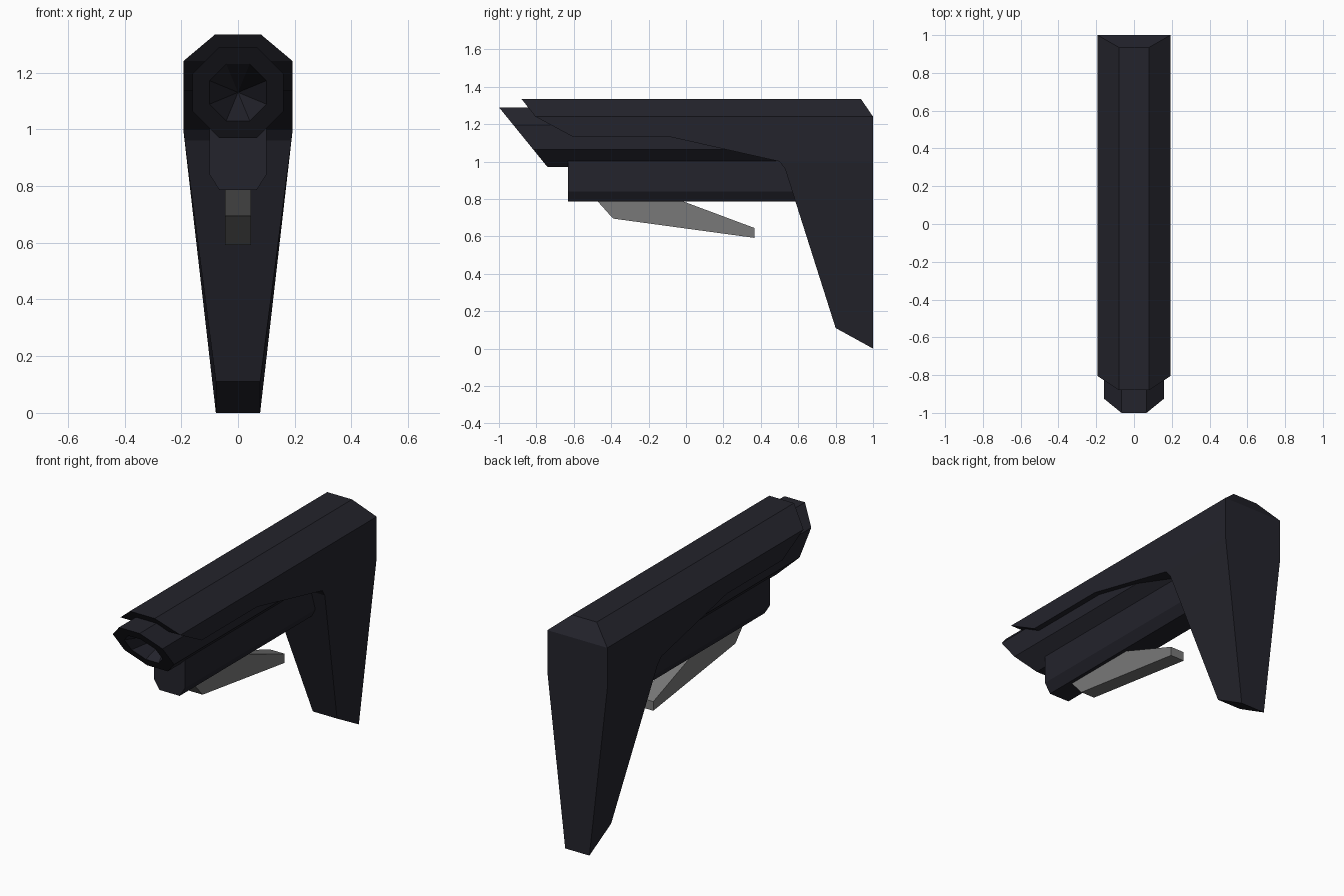
import bpy, bmesh, math

if "Cube" in bpy.data.objects:
    bpy.data.objects.remove(bpy.data.objects["Cube"])


def material(name, rgb):
    m = bpy.data.materials.new(name)
    m.diffuse_color = (*rgb, 1)
    m.use_nodes = True
    m.node_tree.nodes["Principled BSDF"].inputs["Base Color"].default_value = m.diffuse_color
    return m


dark = material("dark_blue_black", (0.017, 0.017, 0.025))
grey = material("mid_grey", (0.19, 0.19, 0.19))


def finish(name, bm, mat):
    bmesh.ops.recalc_face_normals(bm, faces=bm.faces)
    me = bpy.data.meshes.new(name)
    bm.to_mesh(me)
    bm.free()
    me.materials.append(mat)
    ob = bpy.data.objects.new(name, me)
    bpy.context.collection.objects.link(ob)
    return ob


def mirrored_solid(name, ring, sides, mat):
    """Side outline of (half width, y, z), mirrored in x and bridged across."""
    bm = bmesh.new()
    right = [bm.verts.new(p) for p in ring]
    left = [bm.verts.new((-x, y, z)) for x, y, z in ring]
    n = len(ring)
    for i in range(n):
        j = (i + 1) % n
        bm.faces.new((right[i], right[j], left[j], left[i]))
    for s in sides:
        bm.faces.new([right[i] for i in s])
        bm.faces.new([left[i] for i in reversed(s)])
    return finish(name, bm, mat)


# Upper shell flowing into the tapered handle
shell = [(.08, -.88, 1.335), (.08, .935, 1.335), (.193, 1, 1.24), (.193, 1, 1),
         (.078, 1, 0), (.078, .8, .11), (.188, .53, .96), (.193, .5, 1),
         (.193, -.1, 1.135), (.193, -.61, 1.135), (.193, -.805, 1.24)]
mirrored_solid("shell_and_handle", shell,
               [(0, 1, 2, 10), (10, 2, 3, 7, 8, 9), (3, 4, 5, 6, 7)], dark)

# Lever below the rail
lever = [(.045, -.475, .79), (.045, -.39, .695), (.045, .365, .592),
         (.045, .365, .645), (.045, -.01, .785), (.045, -.01, .79)]
mirrored_solid("lever", lever, [tuple(range(6))], grey)

# Lower rail with chamfered bottom edges
bm = bmesh.new()
section = [(-.1, 1.03), (-.1, .84), (-.065, .785), (.065, .785), (.1, .84), (.1, 1.03)]
ends = [[bm.verts.new((x, y, z)) for x, z in section] for y in (-.63, .65)]
for i in range(6):
    j = (i + 1) % 6
    bm.faces.new((ends[0][i], ends[0][j], ends[1][j], ends[1][i]))
for e in ends:
    bm.faces.new(e)
finish("lower_rail", bm, dark)

# Octagonal barrel with slanted mouth and conical bore
bm = bmesh.new()
CZ = 1.13


def octagon(half, y_of_z):
    r = half / math.cos(math.pi / 8)
    out = []
    for i in range(8):
        a = math.pi / 8 + i * math.pi / 4
        z = CZ + r * math.sin(a)
        out.append(bm.verts.new((r * math.cos(a), y_of_z(z), z)))
    return out


def slant(z):
    return -1 + (1.29 - z) * .26 / .32


back = octagon(.16, lambda z: .7)
mouth = octagon(.16, slant)
rim = octagon(.1, slant)
apex = bm.verts.new((0, slant(CZ) + .25, CZ))
for i in range(8):
    j = (i + 1) % 8
    bm.faces.new((back[i], back[j], mouth[j], mouth[i]))
    bm.faces.new((mouth[i], mouth[j], rim[j], rim[i]))
    bm.faces.new((rim[i], rim[j], apex))
bm.faces.new(back)
finish("barrel", bm, dark)
